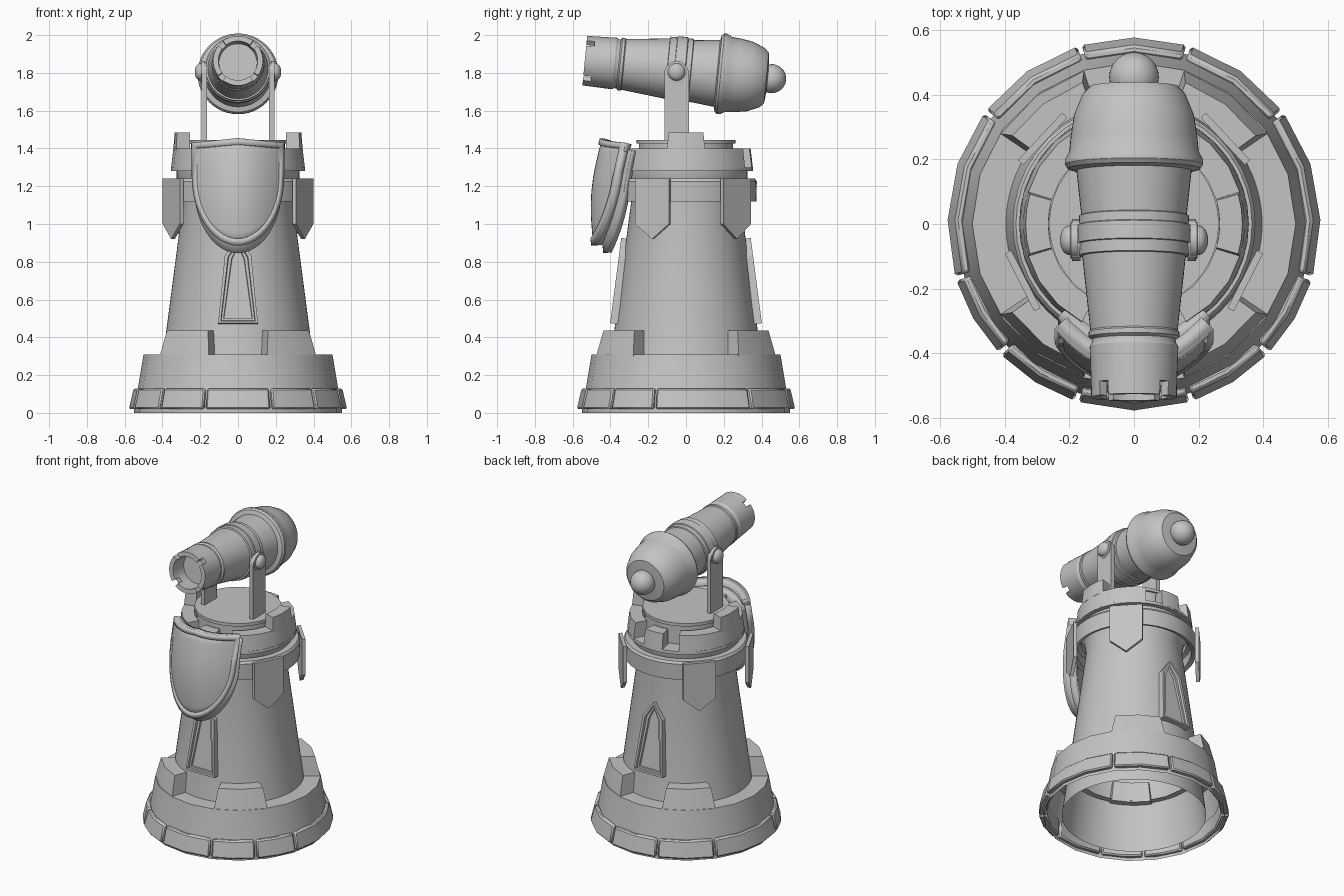
import bpy, bmesh, math
from math import sin, cos, radians, sqrt
from mathutils import Matrix, Vector

old = bpy.data.objects.get("Cube")
if old:
    bpy.data.objects.remove(old, do_unlink=True)

# One stone-grey material
stone = bpy.data.materials.new("stone_grey")
stone.use_nodes = True
GREY = (0.55, 0.55, 0.55, 1)
stone.diffuse_color = GREY
stone.node_tree.nodes["Principled BSDF"].inputs["Base Color"].default_value = GREY


def finish(name, bm, matrix=None, smooth=False, recalc=True):
    bmesh.ops.remove_doubles(bm, verts=bm.verts, dist=1e-5)
    if recalc:
        bmesh.ops.recalc_face_normals(bm, faces=bm.faces)
    if matrix:
        bm.transform(matrix)
    mesh = bpy.data.meshes.new(name)
    bm.to_mesh(mesh)
    bm.free()
    mesh.materials.append(stone)
    obj = bpy.data.objects.new(name, mesh)
    bpy.context.collection.objects.link(obj)
    if smooth:
        bpy.ops.object.select_all(action="DESELECT")
        obj.select_set(True)
        bpy.context.view_layer.objects.active = obj
        bpy.ops.object.shade_smooth_by_angle(angle=radians(32))
    return obj


def lathe(name, profile, segs, matrix=None, closed=False):
    """Revolve (radius, height) points around z."""
    bm = bmesh.new()
    rings = [[bm.verts.new((r * cos(math.tau * i / segs), r * sin(math.tau * i / segs), z))
              for i in range(segs)] for r, z in profile]
    pairs = list(zip(rings, rings[1:]))
    if closed:
        pairs.append((rings[-1], rings[0]))
    for a, b in pairs:
        for i in range(segs):
            j = (i + 1) % segs
            bm.faces.new((a[i], a[j], b[j], b[i]))
    bmesh.ops.dissolve_degenerate(bm, dist=1e-6, edges=bm.edges)
    return finish(name, bm, matrix, True)


def arc_block(name, a0, a1, r_in, r_low, r_top, z0, z1, steps=2, shrink=0, matrix=None,
              bevel=0):
    """Curved block between two angles in degrees."""
    bm = bmesh.new()
    rows = []
    for i in range(steps + 1):
        t = i / steps
        low = radians(a0 + (a1 - a0) * t)
        top = radians(a0 + shrink + (a1 - a0 - 2 * shrink) * t)
        rows.append([bm.verts.new((r * cos(a), r * sin(a), z)) for r, a, z in
                     ((r_in, low, z0), (r_low, low, z0), (r_top, top, z1), (r_in, top, z1))])
    for p, q in zip(rows, rows[1:]):
        for k in range(4):
            n = (k + 1) % 4
            bm.faces.new((p[k], p[n], q[n], q[k]))
    bm.faces.new(rows[0])
    bm.faces.new(rows[-1][::-1])
    obj = finish(name, bm, matrix, True)
    if bevel:
        mod = obj.modifiers.new("soft_edge", "BEVEL")
        mod.width, mod.segments = bevel, 1
        mod.limit_method, mod.angle_limit = "ANGLE", radians(40)


def outward_frame(angle, radius, z=0, tilt=0):
    """Local x runs sideways, y up and z outward at an angle round the tower."""
    a = radians(angle)
    out, side, up = Vector((cos(a), sin(a), 0)), Vector((-sin(a), cos(a), 0)), Vector((0, 0, 1))
    lean = up * cos(tilt) - out * sin(tilt)
    face = out * cos(tilt) + up * sin(tilt)
    frame = Matrix((side, lean, face)).transposed().to_4x4()
    frame.translation = out * radius + up * z
    return frame


def prism(name, points, depth, matrix, insets=()):
    """Extrude an outline along local z, then inset its front."""
    bm = bmesh.new()
    face = bm.faces.new([bm.verts.new((x, y, 0)) for x, y in points])
    back = bmesh.ops.extrude_face_region(bm, geom=[face])
    front = [g for g in back["geom"] if isinstance(g, bmesh.types.BMFace)]
    bmesh.ops.translate(bm, vec=(0, 0, depth),
                        verts=[g for g in back["geom"] if isinstance(g, bmesh.types.BMVert)])
    bmesh.ops.recalc_face_normals(bm, faces=bm.faces)
    for thick, rise in insets:
        bmesh.ops.inset_region(bm, faces=front, thickness=thick, depth=rise)
    finish(name, bm, matrix, recalc=False)


# Open-bottomed foot with a sloping wall and flat ledge
lathe("foot", [(0.55, 0), (0.55, 0.03), (0.53, 0.13), (0.5, 0.31), (0.36, 0.31)], 20)

# Foot stones, separated by narrow joints
joints = [-108, -72, -44, -17, 37, 73, 107, 143, 197, 224, 252]
for n, (a, b) in enumerate(zip(joints, joints[1:])):
    arc_block(f"foot_stone_{n + 1}", a + 0.7, b - 0.7, 0.525, 0.578, 0.552, 0.02, 0.13,
              3 if b - a > 40 else 2, bevel=0.008)

# Foot battlements on the four diagonals
for n, a in enumerate((-53, 53, 127, 233)):
    arc_block(f"foot_battlement_{n + 1}", a - 19, a + 19, 0.36, 0.5, 0.465, 0.3, 0.435, 2, 2)

# Tower wall, neck and the ring carrying the banners
lathe("tower_wall", [(0.436, 0), (0.396, 0.31), (0.29, 1.12), (0.3, 1.2), (0.325, 1.24),
                     (0.325, 1.3)], 64)
lathe("banner_ring", [(0.345, 1.13), (0.372, 1.12), (0.375, 1.225), (0.365, 1.24),
                      (0.32, 1.24), (0.32, 1.2), (0.345, 1.19)], 40, closed=True)

# Crown of four wall pieces with gaps, two battlements and the turning plate
lathe("crown_floor", [(0.3, 1.28), (0.355, 1.28), (0.354, 1.3), (0.25, 1.3)], 40)
for name, a, half in (("left", 0, 62), ("back", 90, 11), ("right", 180, 62), ("front", -90, 11)):
    arc_block(f"crown_wall_{name}", a - half, a + half, 0.265, 0.355, 0.342, 1.29, 1.4, 8)
for name, a in (("left", 0), ("right", 180)):
    arc_block(f"crown_battlement_{name}", a - 17, a + 17, 0.265, 0.343, 0.335, 1.39, 1.485, 4, 1)
lathe("turning_plate", [(0.25, 1.29), (0.25, 1.425), (0.262, 1.425), (0.262, 1.445), (0, 1.445)], 40)

# Banners
banner = [(-0.1, 1.24), (-0.1, 1.0), (0, 0.92), (0.1, 1.0), (0.1, 1.24)]
for n, a in enumerate((-27, 43, 137, 207)):
    prism(f"banner_{n + 1}", banner, 0.022, outward_frame(a, 0.375))

# Pointed windows, front and back
window = [(-0.105, 0), (0.105, 0), (0.07, 0.36), (0, 0.455), (-0.07, 0.36)]
for name, a in (("front", -90), ("back", 90)):
    prism(f"window_{name}", window, 0.04, outward_frame(a, 0.362, 0.47, 0.13),
          ((0.018, 0), (0.004, -0.014), (0.016, 0), (0.003, -0.012)))


# Curved shield: a face plate, a raised rim and a backing plate
def shield_point(x, z, back):
    bulge = 0.035 * sin(math.pi * (z - 0.88) / 0.58)
    return x, -0.455 - 0.045 * (1.455 - z) / 0.555 - bulge + 2.3 * x * x + back, z


def shield_edges(s, half, drop):
    low = 1.25 - 0.365 * sqrt(max(0, 1 - s * s)) - drop
    return half * s, low, 1.43 + 0.025 * (1 - abs(s)) - drop


def shield_sheet(name, rows, back, thick, loop=False):
    """Skin rows of (x, z) points laid on the curved shield surface."""
    bm = bmesh.new()
    grid = [[bm.verts.new(shield_point(x, z, back)) for x, z in row] for row in rows]
    count = len(grid[0])
    for p, q in zip(grid, grid[1:]):
        for j in range(count if loop else count - 1):
            k = (j + 1) % count
            bm.faces.new((p[j], q[j], q[k], p[k]))
    mod = finish(name, bm, smooth=True, recalc=False).modifiers.new("thickness", "SOLIDIFY")
    mod.thickness, mod.offset = thick, -1


def shield_plate(name, half, drop, back, thick):
    rows = []
    for i in range(25):
        x, low, top = shield_edges(-cos(math.pi * i / 24), half, drop)
        rows.append([(x, low + (top - low) * j / 8) for j in range(9)])
    shield_sheet(name, rows, back, thick)


shield_plate("shield_face", 0.24, 0, 0.012, 0.045)
shield_plate("shield_backing", 0.235, 0.04, 0.06, 0.045)
edges = [shield_edges(-cos(math.pi * i / 24), 0.245, 0) for i in range(25)]
outline = [(x, low) for x, low, top in edges] + [(x, top) for x, low, top in edges[::-1]]
inner = [(x * 0.91, 1.19 + (z - 1.19) * 0.88) for x, z in outline]
shield_sheet("shield_rim", [inner, outline], 0, 0.05, True)

# Cannon posts with pivot discs and domed pins
arch = [(-0.05 + 0.065 * cos(t * math.pi / 10), 1.8 + 0.055 * sin(t * math.pi / 10))
        for t in range(11)]
post = arch + [(-0.115, 1.41), (0.015, 1.41)]
dome = [(0.058, -0.01), (0.058, 0.01), (0.046, 0.012)] + [
    (0.046 * cos(t * math.pi / 12), 0.014 + 0.03 * sin(t * math.pi / 12)) for t in range(7)]
for name, a, side in (("left", 0, 1), ("right", 180, -1)):
    prism(f"post_{name}", [(y * side, z) for y, z in post], 0.027, outward_frame(a, 0.165))
    lathe(f"pin_{name}", dome, 24,
          Matrix.Translation((side * 0.185, -0.05, 1.805)) @ Matrix.Rotation(side * math.pi / 2, 4, "Y"))

# Cannon, tilted with its muzzle raised
aim = Matrix.Translation((0, -0.05, 1.818)) @ Matrix.Rotation(radians(-95.5), 4, "X")
barrel = [(0, -0.38), (0.1, -0.38), (0.104, -0.445), (0.133, -0.445), (0.137, -0.33),
          (0.13, -0.318), (0.13, -0.308), (0.14, -0.3), (0.14, -0.285), (0.135, -0.28),
          (0.16, -0.05), (0.17, -0.048), (0.17, -0.012), (0.176, -0.01), (0.176, 0.045),
          (0.17, 0.048), (0.17, 0.075), (0.163, 0.078), (0.178, 0.215), (0.205, 0.222),
          (0.214, 0.235), (0.214, 0.25), (0.2, 0.275), (0.196, 0.32), (0.185, 0.39),
          (0.158, 0.455), (0.135, 0.478), (0.07, 0.485), (0, 0.485)]
lathe("cannon_barrel", barrel, 48, aim)
ball = [(0.077 * sin(t * math.pi / 12), 0.506 - 0.077 * cos(t * math.pi / 12)) for t in range(13)]
lathe("breech_knob", ball, 32, aim)
lathe("pivot_axle", [(0.03, -0.19), (0.03, 0.19)], 16,
      Matrix.Translation((0, -0.05, 1.805)) @ Matrix.Rotation(math.pi / 2, 4, "Y"))

# Muzzle teeth between four notches
for n in range(4):
    a = n * 90
    arc_block(f"muzzle_tooth_{n + 1}", a - 37, a + 37, 0.104, 0.132, 0.133, -0.488, -0.44, 10,
              matrix=aim)
